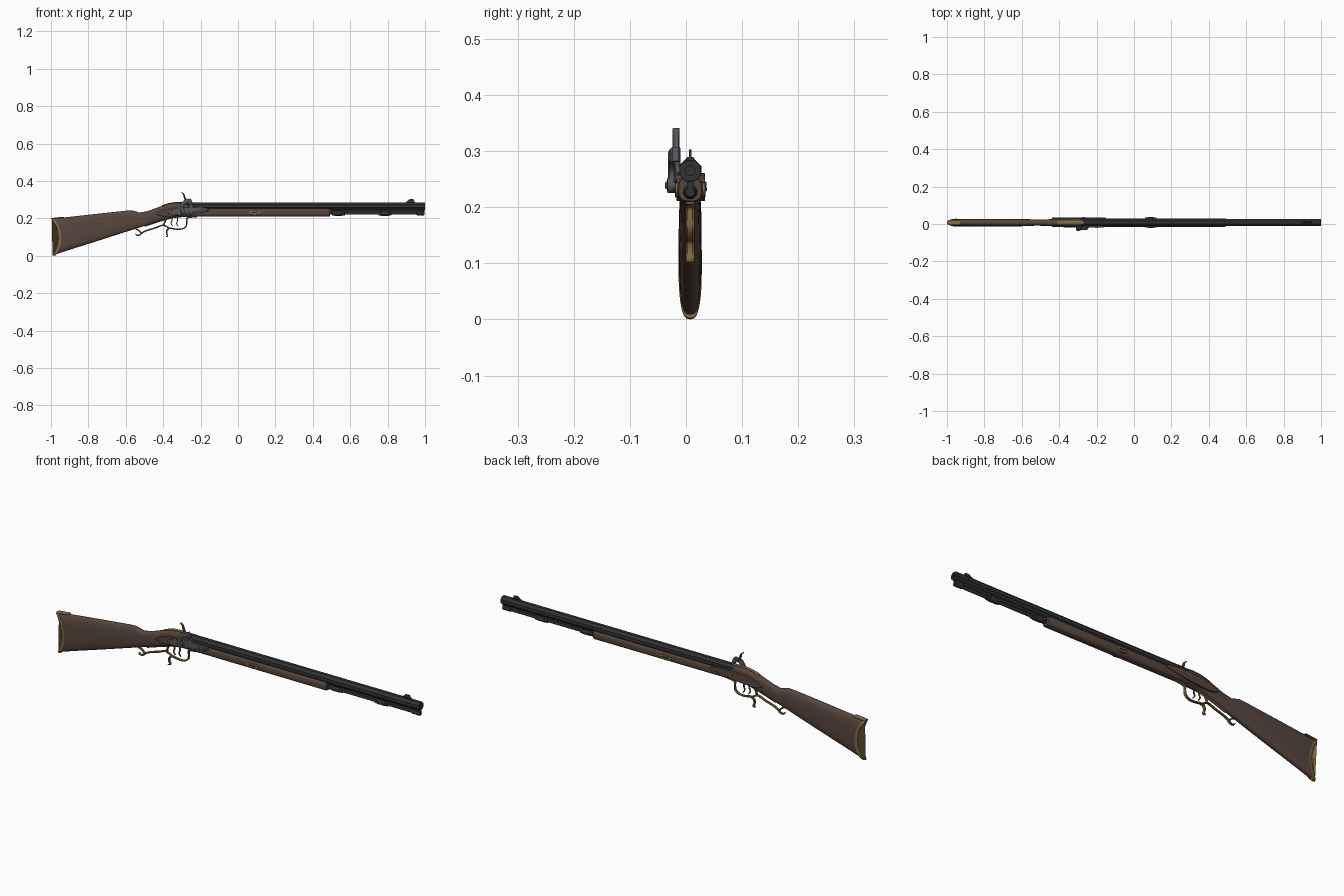
import bpy, bmesh
from math import sin, cos, pi, copysign
from mathutils import Vector

YC = 0.0075  # centre plane of barrel and stock


def material(name, rgb):
    m = bpy.data.materials.new(name)
    m.diffuse_color = (*rgb, 1)
    return m


WOOD = material("walnut", (0.095, 0.062, 0.046))
STEEL = material("blued_steel", (0.03, 0.032, 0.035))
IRON = material("grey_iron", (0.095, 0.095, 0.105))
BRASS = material("brass", (0.22, 0.145, 0.05))


def finish(name, bm, mat, bevel=0, angle=0.6):
    bmesh.ops.recalc_face_normals(bm, faces=bm.faces)
    me = bpy.data.meshes.new(name)
    bm.to_mesh(me)
    bm.free()
    me.materials.append(mat)
    ob = bpy.data.objects.new(name, me)
    bpy.context.collection.objects.link(ob)
    if bevel:
        b = ob.modifiers.new("bevel", 'BEVEL')
        b.width, b.segments = bevel, 2
    bpy.ops.object.select_all(action='DESELECT')
    ob.select_set(True)
    bpy.context.view_layer.objects.active = ob
    bpy.ops.object.shade_smooth_by_angle(angle=angle)
    return ob


def skin(name, rings, mat, bevel=0, angle=0.6):
    """Join a row of equal rings and cap both ends."""
    bm = bmesh.new()
    vs = [[bm.verts.new(p) for p in r] for r in rings]
    n = len(vs[0])
    for a, b in zip(vs, vs[1:]):
        for i in range(n):
            j = (i + 1) % n
            bm.faces.new((a[i], a[j], b[j], b[i]))
    bm.faces.new(vs[0])
    bm.faces.new(vs[-1])
    return finish(name, bm, mat, bevel, angle)


def lathe_x(name, prof, y, z, mat, n=20, phase=0.0, angle=0.6):
    return skin(name, [[(x, y + r * cos(phase + 2 * pi * i / n), z + r * sin(phase + 2 * pi * i / n))
                        for i in range(n)] for x, r in prof], mat, angle=angle)


def lathe_y(name, prof, x, z, mat, n=20, sx=1.0):
    return skin(name, [[(x + sx * r * cos(2 * pi * i / n), y, z + r * sin(2 * pi * i / n))
                        for i in range(n)] for y, r in prof], mat)


def prism(name, outline, y0, y1, mat, bevel=0):
    return skin(name, [[(x, y, z) for x, z in outline] for y in (y0, y1)], mat, bevel)


def smooth(pts, k=5):
    """Catmull-Rom through points of any dimension."""
    p = [Vector(q) for q in pts]
    p = [2 * p[0] - p[1]] + p + [2 * p[-1] - p[-2]]
    out = []
    for a, b, c, d in zip(p, p[1:], p[2:], p[3:]):
        for i in range(k):
            t = i / k
            out.append(0.5 * (2 * b + (c - a) * t + (2 * a - 5 * b + 4 * c - d) * t * t
                              + (3 * b - a - 3 * c + d) * t ** 3))
    return out + [p[-2]]


def ribbon(name, pts, hw, mat, y=YC):
    """Flat strap; points are (x, z, half thickness)."""
    p = smooth(pts)
    rings = []
    for i, q in enumerate(p):
        d = (p[min(i + 1, len(p) - 1)] - p[max(i - 1, 0)]).xy.normalized()
        nx, nz, t = -d.y, d.x, q.z
        rings.append([(q.x + s * t * nx, y + w * hw, q.y + s * t * nz)
                      for s, w in ((1, .6), (.4, 1), (-.4, 1), (-1, .6), (-1, -.6), (-.4, -1), (.4, -1), (1, -.6))])
    return skin(name, rings, mat)


def section(tx, tz, bx, bz, hw, bow=0.0, n=28, e=0.7, grow=0.0):
    """Stock section between a top and a bottom point, optionally bowed forward."""
    ring = []
    for i in range(n):
        a = 2 * pi * i / n
        c, s = cos(a), sin(a)
        t = 0.5 + 0.5 * copysign(abs(s) ** e, s) * (1 + grow)
        w = hw * copysign(abs(c) ** e, c)
        ring.append((bx + (tx - bx) * t + bow * 4 * t * (1 - t), YC + w, bz + (tz - bz) * t))
    return ring


# Stock: butt, wrist and forearm in one loft
STOCK = [(-.992, .198, -.985, .004, .0195, .036), (-.92, .206, -.91, .029, .0205, .024),
         (-.74, .226, -.73, .086, .0205, .006), (-.60, .241, -.59, .131, .0195, 0),
         (-.568, .243, -.555, .142, .018, 0), (-.548, .238, -.535, .148, .017, 0),
         (-.525, .231, -.505, .158, .0165, 0), (-.48, .240, -.46, .172, .0175, 0),
         (-.42, .262, -.40, .191, .019, 0), (-.36, .280, -.345, .206, .0205, 0),
         (-.315, .284, -.31, .209, .021, 0), (-.262, .280, -.262, .21, .0215, 0),
         (-.245, .254, -.245, .21, .0225, 0), (.485, .254, .485, .209, .0225, 0),
         (.492, .252, .492, .211, .0205, 0)]
skin("stock", [section(*s) for s in STOCK], WOOD)

# Crescent butt plate with heel tab
skin("butt_plate", [section(-1.0, .2, -.992, .001, .018, .036), section(-.997, .201, -.988, .0, .0205, .036),
                    section(-.985, .201, -.975, .002, .0208, .036)], BRASS)
ribbon("heel_tab", [(-.995, .199, .003), (-.96, .203, .003), (-.93, .206, .002)], .014, BRASS)

# Octagonal barrel with bore, breech and tang
R = .0195 / cos(pi / 8)
lathe_x("barrel", [(-.265, R), (.998, R), (1.0, R - .001), (1.0, .009), (.93, .009)], YC, .265, STEEL, 8, pi / 8, .3)
lathe_x("breech_plug", [(-.285, R * .9), (-.265, R * 1.03), (-.24, R * 1.03)], YC, .265, STEEL, 8, pi / 8, .3)
ribbon("tang", [(-.27, .283, .003), (-.32, .285, .003), (-.365, .280, .003), (-.41, .267, .002)], .008, BRASS)

# Front sight on its base
prism("front_sight_base", [(.895, .283), (.95, .283), (.945, .289), (.90, .289)], YC - .006, YC + .006, STEEL)
prism("front_sight_blade", [(.90, .288), (.942, .288), (.94, .301), (.932, .303), (.915, .302)],
      YC - .002, YC + .002, STEEL)

# Rib, ramrod and thimbles under the barrel
prism("under_rib", [(.48, .234), (.998, .234), (.998, .248), (.48, .248)], YC - .006, YC + .006, STEEL)
lathe_x("ramrod", [(.47, .0075), (.955, .0075), (.957, .0105), (.995, .0105), (.998, .008)], YC, .227, STEEL)
for i, x in enumerate((.537, .785)):
    lathe_x(f"thimble_{i}", [(x - .035, .009), (x - .033, .0115), (x - .022, .0115), (x - .02, .013), (x + .02, .013),
                             (x + .022, .0115), (x + .033, .0115), (x + .035, .009)], YC, .227, STEEL)

# Wedge escutcheons and lock panels on both sides
PANEL = [(-.44, .222, 0), (-.41, .241, 0), (-.36, .254, 0), (-.29, .26, 0), (-.22, .26, 0), (-.17, .254, 0),
         (-.15, .244, 0), (-.18, .233, 0), (-.25, .222, 0), (-.33, .214, 0), (-.40, .211, 0), (-.44, .222, 0)]
outline = [(p.x, p.y) for p in smooth(PANEL, 3)[:-1]]
for side, s in (("right", -1), ("left", 1)):
    lathe_y(f"escutcheon_{side}", [(YC + s * .018, .0135), (YC + s * .026, .0135), (YC + s * .0275, .012)],
            .09, .231, BRASS, 24, 2.3)
    prism(f"wedge_{side}", [(.072, .228), (.108, .228), (.108, .235), (.072, .235)],
          YC + s * .015, YC + s * .0295, STEEL, .001)
    depth = .0245 if s < 0 else .0265
    prism(f"lock_panel_{side}", outline, YC + s * .012, YC + s * depth, WOOD, .003)
lathe_y("side_screw", [(YC + .02, .006), (YC + .028, .006), (YC + .029, .004)], -.27, .24, BRASS)

# Lock plate with screw
prism("lock_plate", [(-.378, .229), (-.36, .243), (-.33, .253), (-.29, .259), (-.22, .26), (-.17, .256), (-.16, .25),
                     (-.17, .243), (-.23, .234), (-.30, .224), (-.35, .220)], -.008, -.0195, IRON, .0015)
lathe_y("lock_screw", [(-.019, .005), (-.021, .005), (-.022, .003)], -.2, .248, IRON)

# Bolster and nipple
lathe_y("bolster", [(.0, .013), (-.014, .013), (-.019, .010)], -.25, .264, IRON)
bm = bmesh.new()
bmesh.ops.create_cone(bm, cap_ends=True, segments=16, radius1=.006, radius2=.0045, depth=.022)
bmesh.ops.translate(bm, verts=bm.verts, vec=(-.252, -.015, .28))
finish("nipple", bm, IRON)

# Hammer: pivot, curved body, nose and thumb spur
lathe_y("hammer_pivot", [(-.018, .014), (-.033, .014), (-.034, .007), (-.0365, .0065), (-.037, .004)], -.297, .239, IRON)
ribbon("hammer_body", [(-.297, .239, .011), (-.302, .256, .009), (-.298, .272, .009), (-.284, .287, .011),
                       (-.266, .293, .010), (-.252, .289, .007)], .0065, IRON, -.0255)
ribbon("hammer_nose", [(-.263, .303, .008), (-.256, .292, .0095), (-.251, .279, .0085)], .009, IRON, -.0185)
ribbon("hammer_spur", [(-.268, .292, .007), (-.281, .303, .005), (-.287, .317, .0045), (-.291, .33, .0035),
                       (-.302, .34, .002)], .0062, IRON, -.0175)

# Trigger plate, guard and rear finger rail
ribbon("trigger_plate", [(-.22, .209, .003), (-.32, .208, .003), (-.40, .190, .003), (-.50, .158, .003)], .0075, BRASS)
ribbon("trigger_guard", [(-.235, .207, .002), (-.272, .202, .004), (-.274, .18, .0035), (-.277, .16, .0035),
                         (-.295, .145, .0035), (-.325, .142, .0035), (-.36, .147, .004), (-.378, .140, .004),
                         (-.382, .122, .004), (-.376, .106, .003), (-.386, .102, .002)], .0075, BRASS)
ribbon("finger_rail", [(-.366, .146, .004), (-.385, .158, .004), (-.405, .163, .004), (-.44, .150, .004),
                       (-.48, .138, .004), (-.508, .126, .004), (-.525, .112, .004), (-.542, .110, .003),
                       (-.548, .118, .002)], .0065, BRASS)
ribbon("rail_post", [(-.515, .118, .004), (-.53, .135, .0035), (-.55, .144, .003)], .0065, BRASS)
ribbon("rail_strut", [(-.395, .16, .004), (-.392, .178, .004), (-.38, .2, .004)], .006, BRASS)

# Pair of set triggers
for i, x in enumerate((-.325, -.355)):
    ribbon(f"trigger_{i}", [(x, .21, .0035), (x + .002, .19, .003), (x - .003, .172, .0025), (x + .006, .158, .002)],
           .004, BRASS if i else IRON)
